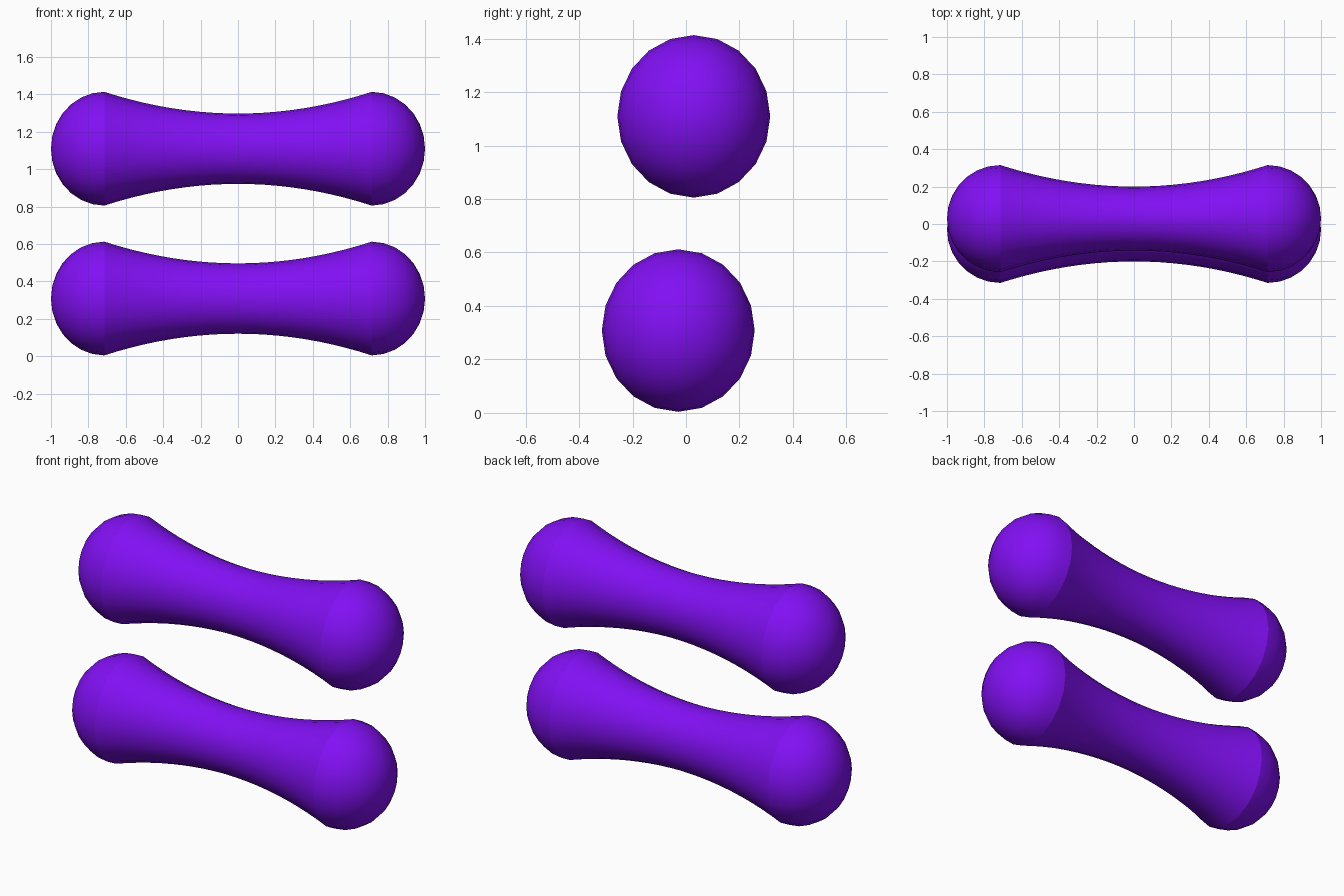
import bpy, bmesh
from math import sin, cos, pi

if "Cube" in bpy.data.objects:
    bpy.data.objects.remove(bpy.data.objects["Cube"])

SIDES = 20
END_X = 0.715            # where the bar meets the rounded cap
CAP = 0.285              # cap length
R_Y, W_Y = 0.286, 0.171  # end and waist radius, sideways
R_Z, W_Z = 0.304, 0.188  # end and waist radius, vertical

mat = bpy.data.materials.new("purple")
mat.diffuse_color = (0.22, 0.005, 0.9, 1)
mat.use_nodes = True
mat.node_tree.nodes["Principled BSDF"].inputs["Base Color"].default_value = mat.diffuse_color


def profile():
    """Stations along x as (x, y radius, z radius)."""
    rows = []
    n = 20
    for i in range(n + 1):
        t = -1 + 2 * i / n
        rows.append((END_X * t, W_Y + (R_Y - W_Y) * t * t, W_Z + (R_Z - W_Z) * t * t))
    steps = 7
    cap = []
    for i in range(1, steps):
        a = pi / 2 * i / steps
        cap.append((END_X + CAP * sin(a), R_Y * cos(a), R_Z * cos(a)))
    left = [(-x, ry, rz) for x, ry, rz in reversed(cap)]
    return left + rows + cap


def waisted_bar(name, cy, cz):
    bm = bmesh.new()
    rings = [[bm.verts.new((x, cy + ry * cos(2 * pi * k / SIDES), cz + rz * sin(2 * pi * k / SIDES)))
              for k in range(SIDES)] for x, ry, rz in profile()]
    for a, b in zip(rings, rings[1:]):
        for k in range(SIDES):
            j = (k + 1) % SIDES
            bm.faces.new((a[k], a[j], b[j], b[k]))
    # rounded tips
    for ring, x in ((rings[0], -1), (rings[-1], 1)):
        tip = bm.verts.new((x, cy, cz))
        for k in range(SIDES):
            bm.faces.new((ring[k], ring[(k + 1) % SIDES], tip))
    bmesh.ops.recalc_face_normals(bm, faces=bm.faces)
    mesh = bpy.data.meshes.new(name)
    bm.to_mesh(mesh)
    bm.free()
    mesh.materials.append(mat)
    obj = bpy.data.objects.new(name, mesh)
    bpy.context.collection.objects.link(obj)
    # smooth, with the crease between bar and cap kept sharp
    bpy.ops.object.select_all(action='DESELECT')
    obj.select_set(True)
    bpy.context.view_layer.objects.active = obj
    bpy.ops.object.shade_smooth_by_angle(angle=0.4)


waisted_bar("lower_bar", -0.029, 0.308)
waisted_bar("upper_bar", 0.029, 1.109)
